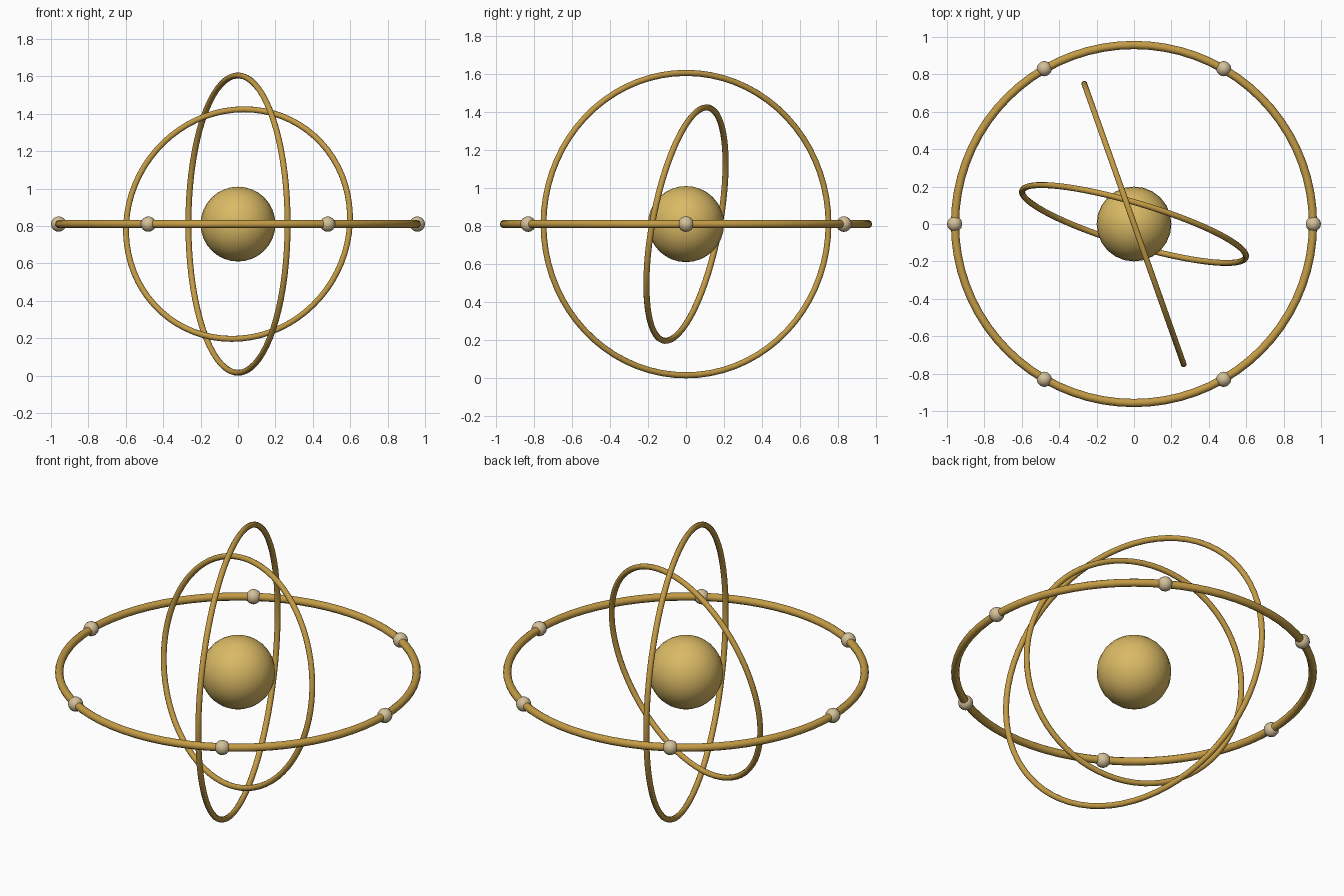
import bpy
from math import cos, sin, radians
from mathutils import Vector

if "Cube" in bpy.data.objects:
    bpy.data.objects.remove(bpy.data.objects["Cube"])

CENTRE = Vector((0, 0, 0.81))


def make_material(name, rgb):
    mat = bpy.data.materials.new(name)
    mat.use_nodes = True
    colour = (*rgb, 1)
    mat.diffuse_color = colour
    mat.node_tree.nodes["Principled BSDF"].inputs["Base Color"].default_value = colour
    return mat


gold = make_material("ring gold", (0.55, 0.33, 0.06))
pale_gold = make_material("core pale gold", (0.70, 0.49, 0.13))
cream = make_material("bead cream", (0.66, 0.53, 0.32))


def finish(name, mat):
    obj = bpy.context.object
    obj.name = name
    obj.data.materials.append(mat)
    bpy.ops.object.shade_smooth_by_angle(angle=radians(40))


def ring(name, radius, tube, normal):
    """Thin hoop around the centre, facing along the normal."""
    turn = Vector(normal).to_track_quat('Z', 'Y').to_euler()
    bpy.ops.mesh.primitive_torus_add(
        major_radius=radius, minor_radius=tube, major_segments=72,
        minor_segments=10, location=CENTRE, rotation=turn)
    finish(name, gold)


def ball(name, radius, location, segments, mat):
    bpy.ops.mesh.primitive_uv_sphere_add(
        radius=radius, segments=segments, ring_count=segments * 2 // 3,
        location=location)
    finish(name, mat)


# Central globe
ball("core_sphere", 0.2, CENTRE, 24, pale_gold)

# Three nested hoops
ring("outer_ring", 0.957, 0.022, (0, 0, 1))
ring("middle_ring", 0.795, 0.016, (cos(radians(19.5)), sin(radians(19.5)), 0))
ring("inner_ring", 0.624, 0.016, (0.28, 0.94, -0.18))

# Six beads evenly spaced on the outer hoop
for i in range(6):
    a = radians(60 * i)
    spot = CENTRE + 0.959 * Vector((cos(a), sin(a), 0))
    ball(f"bead_{i + 1}", 0.041, spot, 12, cream)
